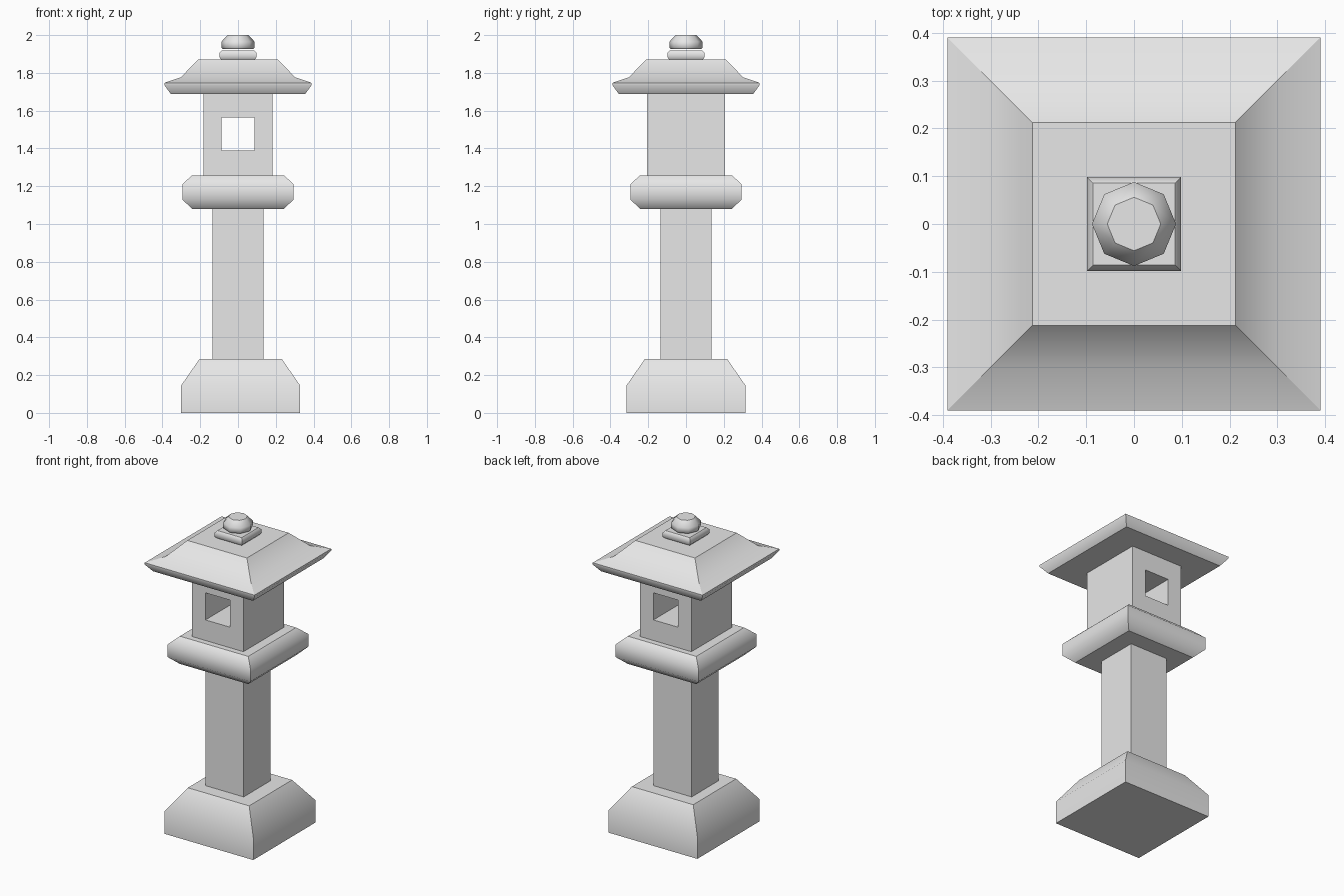
import bpy, bmesh, math
from mathutils import Vector

cube = bpy.data.objects.get("Cube")
if cube:
    bpy.data.objects.remove(cube, do_unlink=True)

GREY = (0.8, 0.8, 0.8, 1.0)
stone = bpy.data.materials.new("stone_grey")
stone.use_nodes = True
stone.diffuse_color = GREY
stone.node_tree.nodes["Principled BSDF"].inputs["Base Color"].default_value = GREY


def finish(name, bm):
    bmesh.ops.recalc_face_normals(bm, faces=bm.faces)
    mesh = bpy.data.meshes.new(name)
    bm.to_mesh(mesh)
    bm.free()
    mesh.materials.append(stone)
    obj = bpy.data.objects.new(name, mesh)
    bpy.context.collection.objects.link(obj)
    return obj


def bridge(bm, a, b):
    n = len(a)
    return [bm.faces.new((a[i], a[(i + 1) % n], b[(i + 1) % n], b[i])) for i in range(n)]


def stack(name, profile, sides=4, centre_x=0.0):
    """Loft a (half width, height) profile; soft along the bands, crisp at caps and hips."""
    bm = bmesh.new()
    square = sides == 4
    start = math.pi / 4 if square else 0
    scale = math.sqrt(2) if square else 1
    rings = []
    for r, z in profile:
        angles = [start + i * math.tau / sides for i in range(sides)]
        rings.append([bm.verts.new((centre_x + r * scale * math.cos(a),
                                    r * scale * math.sin(a), z)) for a in angles])
    for low, high in zip(rings, rings[1:]):
        for face in bridge(bm, low, high):
            face.smooth = True
    caps = [bm.faces.new(rings[0]), bm.faces.new(rings[-1])]
    bmesh.ops.recalc_face_normals(bm, faces=bm.faces)
    for edge in bm.edges:
        hip = square and abs(edge.verts[0].co.z - edge.verts[1].co.z) > 0.001
        cap = any(f in caps for f in edge.link_faces)
        edge.smooth = not (hip or cap or edge.calc_face_angle() > math.radians(50))
    return finish(name, bm)


def hollow_box(name, half_x, half_y, bottom, top, hole, hole_z):
    """Box with a square window passing straight through from front to back."""
    bm = bmesh.new()
    mid = (bottom + top) / 2

    def ring(hx, hz, y, cz):
        corners = ((-1, -1), (1, -1), (1, 1), (-1, 1))
        return [bm.verts.new(Vector((sx * hx, y, cz + sz * hz))) for sx, sz in corners]

    hz = (top - bottom) / 2
    loops = [ring(half_x, hz, -half_y, mid), ring(half_x, hz, half_y, mid),
             ring(hole, hole, half_y, hole_z), ring(hole, hole, -half_y, hole_z)]
    for i in range(4):
        bridge(bm, loops[i], loops[(i + 1) % 4])
    return finish(name, bm)


# Base and pillar
stack("base", [(0.315, 0), (0.315, 0.145), (0.218, 0.285)], centre_x=0.014)
stack("pillar", [(0.135, 0.285), (0.135, 1.08)])

# Platform under the light chamber
stack("platform", [(0.243, 1.08), (0.295, 1.13), (0.295, 1.21), (0.243, 1.258)])

# Light chamber with its window
hollow_box("light_chamber", 0.183, 0.206, 1.258, 1.69, 0.087, 1.477)

# Flared roof
stack("roof", [(0.355, 1.688), (0.39, 1.735), (0.39, 1.747), (0.302, 1.777), (0.212, 1.87)])

# Finial
stack("finial_collar", [(0.086, 1.868), (0.098, 1.882), (0.098, 1.906), (0.086, 1.919)])
stack("finial_ball", [(0.08, 1.926), (0.088, 1.934), (0.088, 1.965), (0.056, 2.0)], sides=8)
